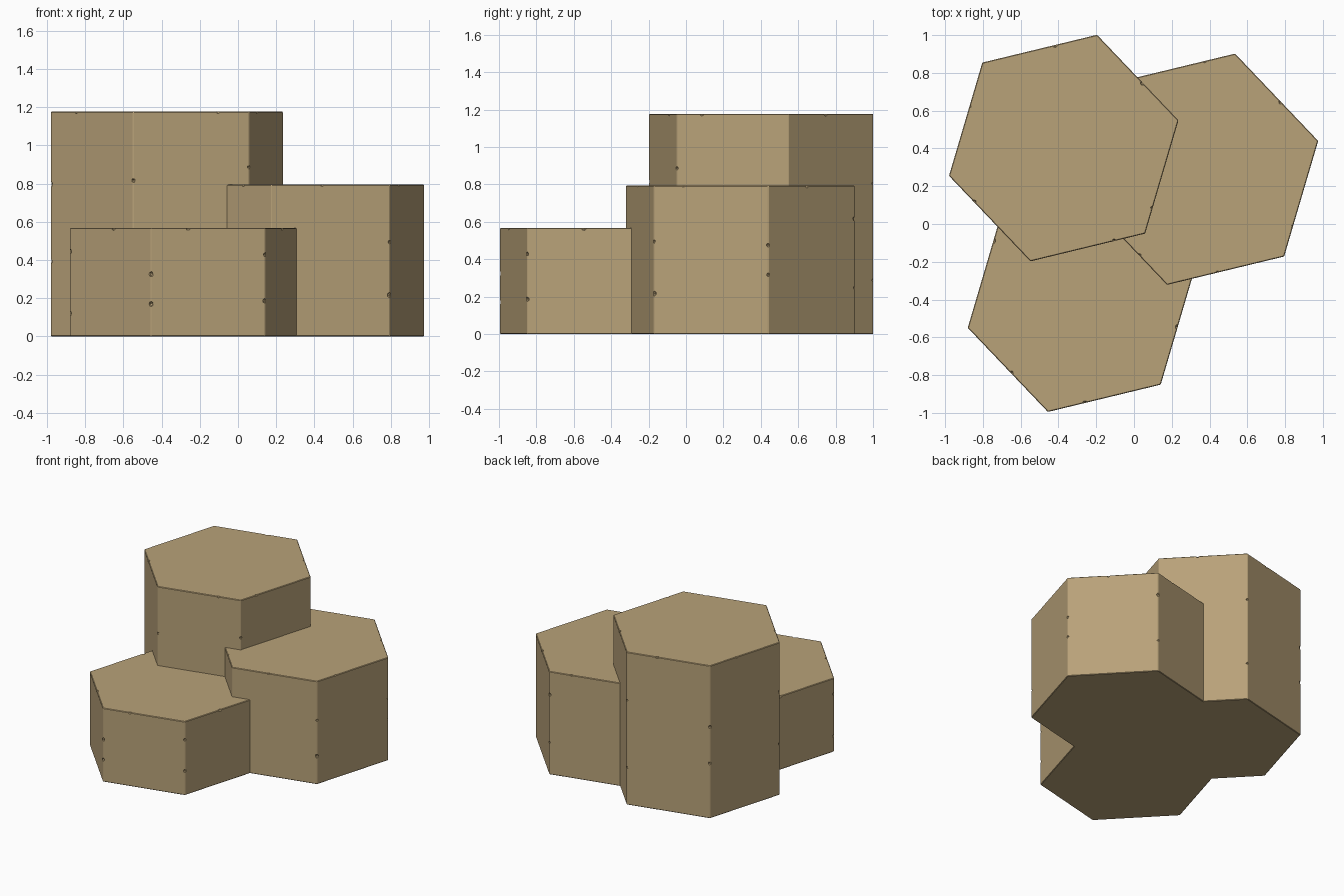
import bpy, bmesh, math, random
from mathutils import Vector, Matrix

if "Cube" in bpy.data.objects:
    bpy.data.objects.remove(bpy.data.objects["Cube"])

random.seed(4)
TURN = math.radians(13.6)

stone = bpy.data.materials.new("sandy stone")
stone.diffuse_color = (0.48, 0.36, 0.19, 1)
stone.use_nodes = True
stone.node_tree.nodes["Principled BSDF"].inputs["Base Color"].default_value = stone.diffuse_color


def corners(cx, cy, r):
    return [Vector((cx + r * math.cos(TURN + k * math.pi / 3),
                    cy + r * math.sin(TURN + k * math.pi / 3), 0)) for k in range(6)]


def add_object(name, bm):
    mesh = bpy.data.meshes.new(name)
    bm.to_mesh(mesh)
    bm.free()
    mesh.materials.append(stone)
    obj = bpy.data.objects.new(name, mesh)
    bpy.context.collection.objects.link(obj)
    return obj


def hex_column(name, cx, cy, r, height):
    pts = corners(cx, cy, r)
    up = Vector((0, 0, height))

    # six-sided prism with finely worn edges
    bm = bmesh.new()
    base = bm.faces.new([bm.verts.new(p) for p in pts])
    top = bmesh.ops.extrude_face_region(bm, geom=[base])["geom"]
    bmesh.ops.translate(bm, vec=up, verts=[v for v in top if isinstance(v, bmesh.types.BMVert)])
    bmesh.ops.recalc_face_normals(bm, faces=bm.faces)
    bmesh.ops.bevel(bm, geom=bm.edges[:], offset=0.004, segments=1, affect='EDGES')
    column = add_object(name, bm)

    # small nicks along the upright edges and the top rim
    bm = bmesh.new()
    for k in range(6):
        a, b = pts[k], pts[(k + 1) % 6]
        spots = [a + up * t for t in (random.uniform(0.2, 0.4), random.uniform(0.55, 0.8))]
        spots.append(a.lerp(b, random.uniform(0.2, 0.8)) + up)
        for p in spots:
            bmesh.ops.create_icosphere(
                bm, subdivisions=1, radius=random.uniform(0.010, 0.016),
                matrix=Matrix.Translation(p) @ Matrix.Rotation(random.uniform(0, 3), 4, 'X'))
    cutter = add_object(name + "_nicks", bm)
    cutter.hide_render = True

    cut = column.modifiers.new("nicks", 'BOOLEAN')
    cut.operation = 'DIFFERENCE'
    cut.solver = 'EXACT'
    cut.object = cutter
    bpy.context.view_layer.update()
    graph = bpy.context.evaluated_depsgraph_get()
    column.data = bpy.data.meshes.new_from_object(column.evaluated_get(graph))
    column.modifiers.clear()
    bpy.data.objects.remove(cutter)


# three overlapping stone columns of different heights
hex_column("tall_column", -0.372, 0.402, 0.625, 1.177)
hex_column("middle_column", 0.355, 0.29, 0.638, 0.794)
hex_column("short_column", -0.2825, -0.405, 0.615, 0.568)
